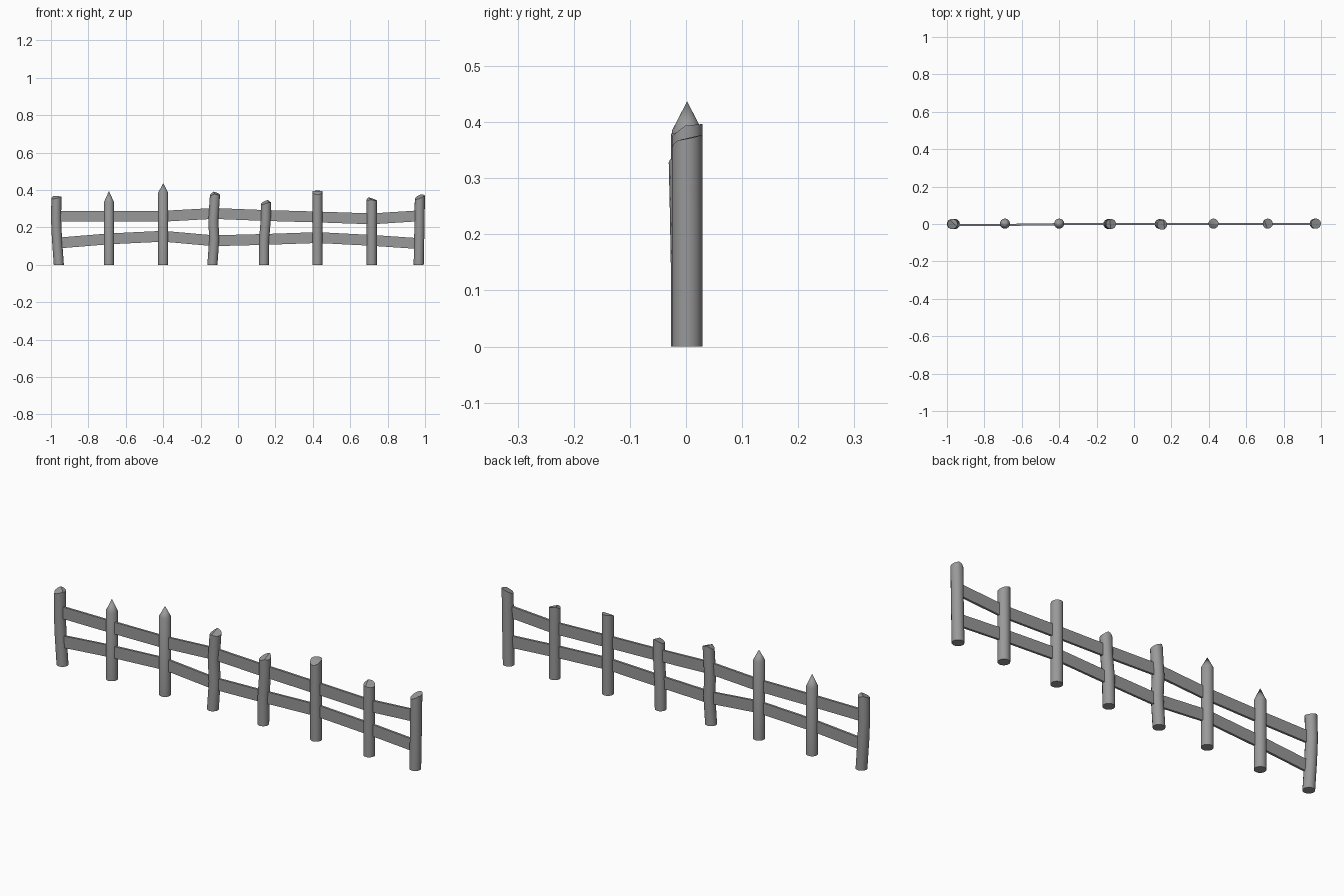
import bpy, bmesh, math
from mathutils import Vector

cube = bpy.data.objects.get("Cube")
if cube:
    bpy.data.objects.remove(cube)

wood = bpy.data.materials.new("weathered_grey")
wood.use_nodes = True
GREY = (0.32, 0.32, 0.32, 1)
wood.diffuse_color = GREY
wood.node_tree.nodes["Principled BSDF"].inputs["Base Color"].default_value = GREY

RADIUS, SIDES = 0.027, 16


def finish(name, bm, smooth):
    bmesh.ops.recalc_face_normals(bm, faces=bm.faces[:])
    mesh = bpy.data.meshes.new(name)
    bm.to_mesh(mesh)
    bm.free()
    mesh.materials.append(wood)
    obj = bpy.data.objects.new(name, mesh)
    bpy.context.collection.objects.link(obj)
    if smooth:
        bpy.ops.object.select_all(action='DESELECT')
        obj.select_set(True)
        bpy.context.view_layer.objects.active = obj
        bpy.ops.object.shade_smooth_by_angle(angle=math.radians(32))


def post(name, path, tip=None, cuts=()):
    """Round post swept up a (x, y, z) path; pointed, or trimmed by sloping cuts."""
    bm = bmesh.new()
    rings = []
    for c in path:
        rings.append([bm.verts.new(Vector(c) + RADIUS * Vector((math.cos(a), math.sin(a), 0)))
                      for a in (2 * math.pi * i / SIDES for i in range(SIDES))])
    bm.faces.new(rings[0])
    for low, high in zip(rings, rings[1:]):
        for i in range(SIDES):
            j = (i + 1) % SIDES
            bm.faces.new((low[i], low[j], high[j], high[i]))
    if tip:
        apex = bm.verts.new((path[-1][0], path[-1][1], tip))
        for i in range(SIDES):
            bm.faces.new((rings[-1][i], rings[-1][(i + 1) % SIDES], apex))
    else:
        bm.faces.new(rings[-1])
    # Each cut: height on the post axis, slope along x, slope along y
    for height, sx, sy in cuts:
        cut = bmesh.ops.bisect_plane(
            bm, geom=bm.verts[:] + bm.edges[:] + bm.faces[:],
            plane_co=(path[-1][0], path[-1][1], height),
            plane_no=(-sx, -sy, 1), clear_outer=True)
        edges = [e for e in cut["geom_cut"] if isinstance(e, bmesh.types.BMEdge)]
        bmesh.ops.holes_fill(bm, edges=edges)
    finish(name, bm, True)


# Posts from the model's right to its left
post("post_1", [(-0.958, 0, 0), (-0.968, 0, 0.14), (-0.973, 0, 0.25), (-0.969, 0, 0.42)],
     cuts=[(0.365, 0.25, 0.35), (0.37, -0.3, -0.2)])
post("post_2", [(-0.69, 0.002, 0), (-0.69, 0.002, 0.335)], tip=0.395)
post("post_3", [(-0.4, 0.002, 0), (-0.4, 0.002, 0.385)], tip=0.437)
post("post_4", [(-0.137, 0, 0), (-0.127, 0, 0.14), (-0.132, 0, 0.24), (-0.12, 0, 0.42)],
     cuts=[(0.383, -0.35, 0.2), (0.39, 0.6, 0.3)])
post("post_5", [(0.138, 0, 0), (0.14, 0, 0.14), (0.149, -0.002, 0.25), (0.151, -0.005, 0.38)],
     cuts=[(0.336, 0.4, 0.3), (0.345, -0.5, 0.2)])
post("post_6", [(0.425, 0.002, 0), (0.425, 0.002, 0.42)],
     cuts=[(0.394, 0, 0.1), (0.395, 0.05, 0.75)])
post("post_7", [(0.715, 0.002, 0), (0.715, 0.002, 0.4)],
     cuts=[(0.352, -0.3, 0.15), (0.36, 0.4, 0.4)])
post("post_8", [(0.966, 0.002, 0), (0.97, 0.002, 0.2), (0.973, 0.002, 0.4)],
     cuts=[(0.365, 0.4, 0.35), (0.373, -0.1, 0.2)])


def rail(name, points, height=0.058, thick=0.011):
    """Flat board following (x, y, z) centre points from post to post."""
    bm = bmesh.new()
    corners = [(-1, -1), (1, -1), (1, 1), (-1, 1)]
    rings = [[bm.verts.new((x, y + a * thick / 2, z + b * height / 2)) for a, b in corners]
             for x, y, z in points]
    for p, q in zip(rings, rings[1:]):
        for i in range(4):
            j = (i + 1) % 4
            bm.faces.new((p[i], p[j], q[j], q[i]))
    bm.faces.new(rings[0])
    bm.faces.new(rings[-1])
    finish(name, bm, False)


# Rails bend where they pass through each post
xs = [-0.96, -0.69, -0.4, -0.13, 0.145, 0.425, 0.715, 0.965]
ys = [-0.005, -0.005, -0.001, 0, 0, 0, 0, 0]
rail("upper_rail", list(zip(xs, ys, [0.26, 0.26, 0.26, 0.275, 0.264, 0.256, 0.246, 0.262])))
rail("lower_rail", list(zip(xs, ys, [0.117, 0.139, 0.153, 0.129, 0.136, 0.146, 0.131, 0.114])))
